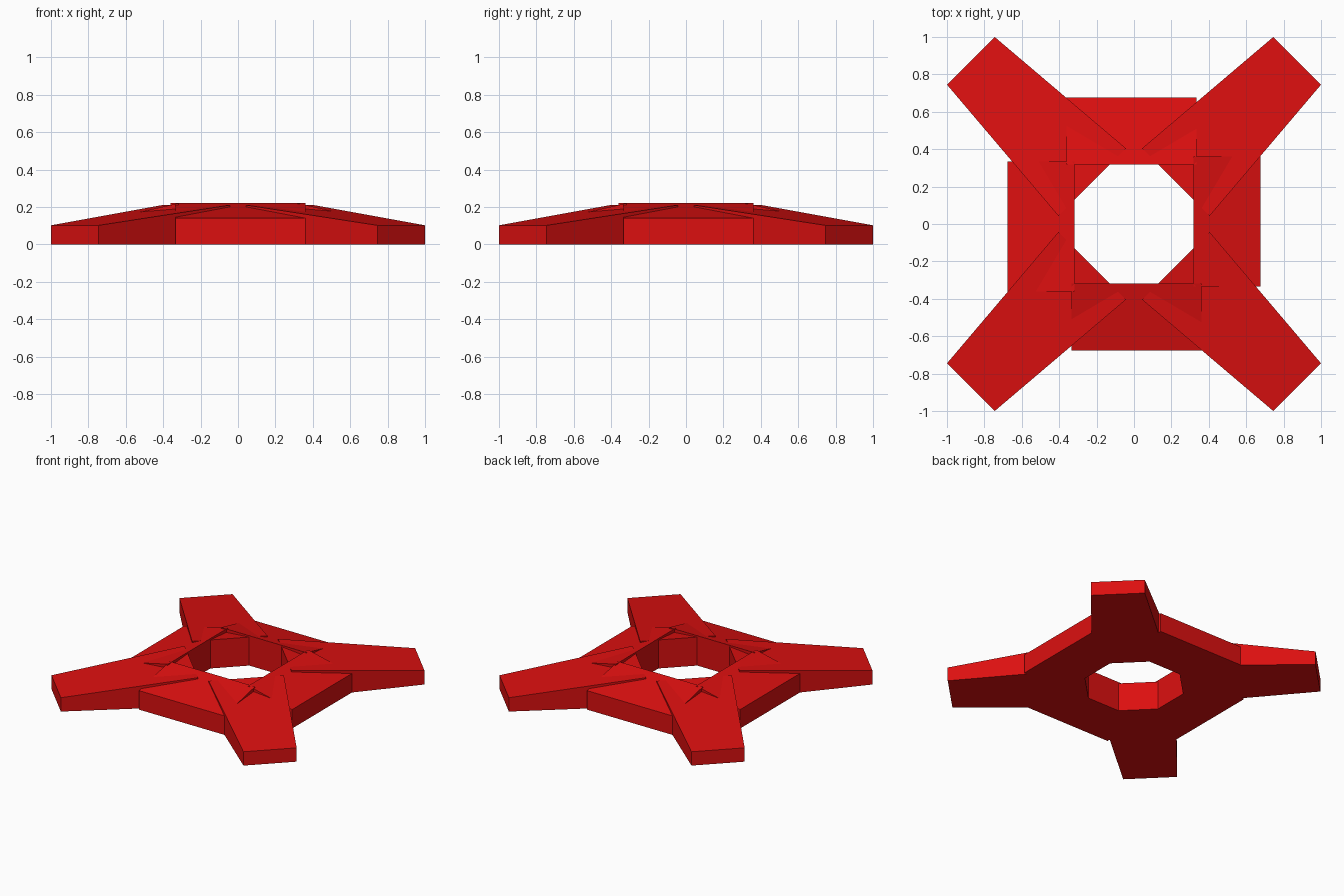
import bpy
import bmesh
from math import pi
from mathutils import Matrix

cube = bpy.data.objects.get("Cube")
if cube:
    bpy.data.objects.remove(cube, do_unlink=True)

RED = (0.72, 0.005, 0.005, 1.0)
red = bpy.data.materials.new("red")
red.use_nodes = True
red.diffuse_color = RED
red.node_tree.nodes["Principled BSDF"].inputs["Base Color"].default_value = RED


def wedge(name, footprint, tops, angle):
    """Vertical-sided prism on the ground with its own top height per corner."""
    bm = bmesh.new()
    low = [bm.verts.new((x, y, 0)) for x, y in footprint]
    high = [bm.verts.new((x, y, z)) for (x, y), z in zip(footprint, tops)]
    bm.faces.new(low[::-1])
    bm.faces.new(high)
    n = len(low)
    for i in range(n):
        j = (i + 1) % n
        bm.faces.new((low[i], low[j], high[j], high[i]))
    bm.transform(Matrix.Rotation(angle, 4, "Z"))
    bmesh.ops.recalc_face_normals(bm, faces=bm.faces)
    mesh = bpy.data.meshes.new(name)
    bm.to_mesh(mesh)
    bm.free()
    mesh.materials.append(red)
    obj = bpy.data.objects.new(name, mesh)
    bpy.context.collection.objects.link(obj)


# Sloped side block, slightly off centre so the ring pinwheels
side = [(-0.335, -0.675), (0.362, -0.675), (0.362, -0.318), (-0.335, -0.318)]
side_tops = [0.14, 0.14, 0.22, 0.22]

# Diagonal arm, narrowing and dropping towards its tip
arm = [(0.745, -1.0), (1.0, -0.745), (0.405, -0.044), (0.044, -0.405)]
arm_tops = [0.102, 0.102, 0.21, 0.21]

# Four of each around the octagonal opening
for i, (side_name, arm_name) in enumerate([
        ("front", "front_left"), ("left", "back_left"),
        ("back", "back_right"), ("right", "front_right")]):
    wedge(side_name + "_block", side, side_tops, i * pi / 2)
    wedge(arm_name + "_arm", arm, arm_tops, i * pi / 2)
